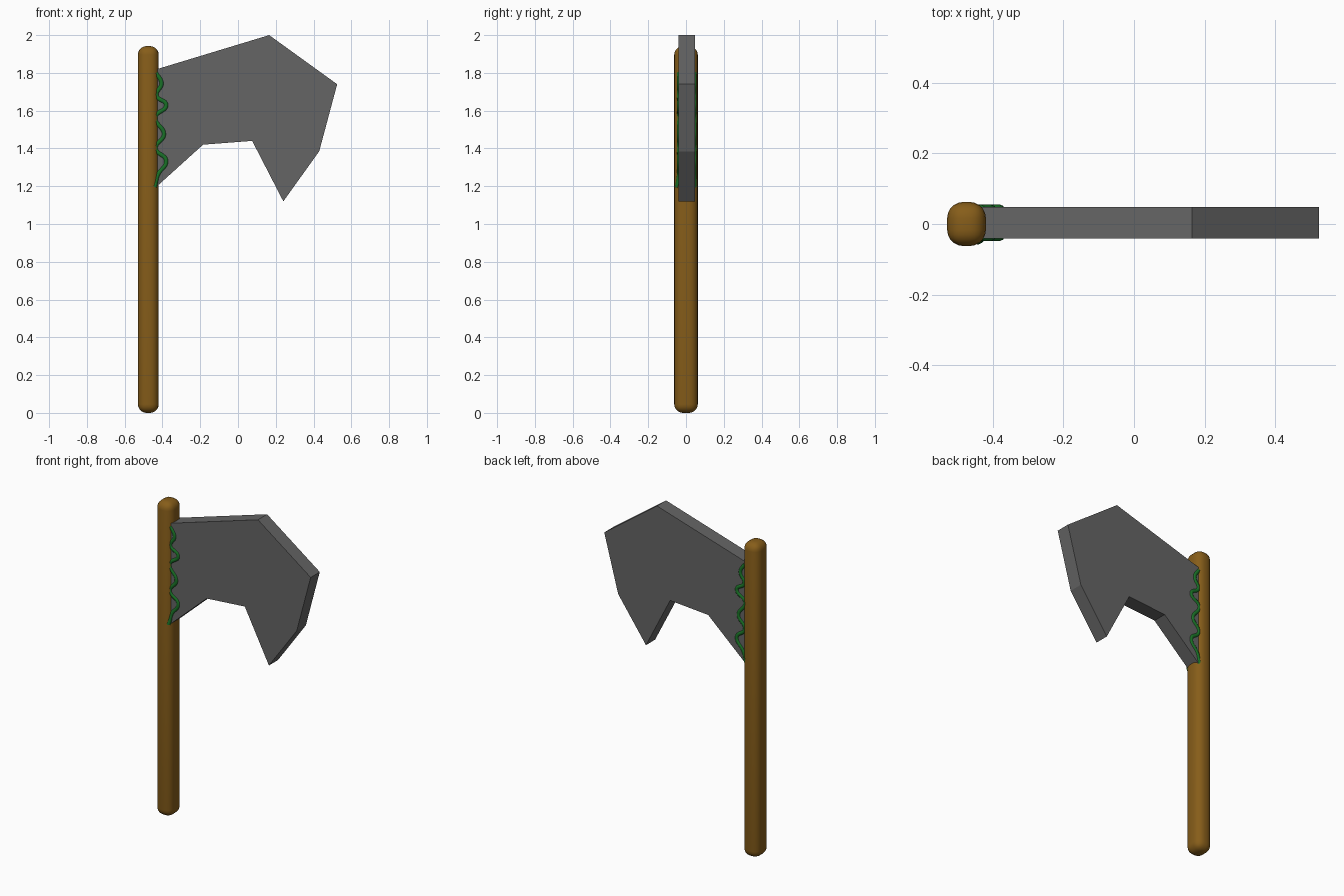
import bpy, bmesh
from mathutils import Vector

if "Cube" in bpy.data.objects:
    bpy.data.objects.remove(bpy.data.objects["Cube"])


def paint(obj, name, color):
    mat = bpy.data.materials.get(name) or bpy.data.materials.new(name)
    mat.diffuse_color = color
    mat.use_nodes = True
    mat.node_tree.nodes["Principled BSDF"].inputs["Base Color"].default_value = mat.diffuse_color
    obj.data.materials.append(mat)


def add_mesh(name, bm):
    bmesh.ops.recalc_face_normals(bm, faces=bm.faces)
    me = bpy.data.meshes.new(name)
    bm.to_mesh(me)
    bm.free()
    obj = bpy.data.objects.new(name, me)
    bpy.context.collection.objects.link(obj)
    return obj


# Handle: long box with generously rounded edges
bm = bmesh.new()
bmesh.ops.create_cube(bm, size=1)
for v in bm.verts:
    v.co = Vector((v.co.x * 0.11 - 0.475, v.co.y * 0.125, v.co.z * 1.942 + 0.971))
bmesh.ops.bevel(bm, geom=bm.edges[:], offset=0.046, segments=5, profile=0.5, affect='EDGES')
for f in bm.faces:
    f.smooth = True
handle = add_mesh("handle", bm)
paint(handle, "wood", (0.24, 0.11, 0.01, 1))

# Blade: flat outline extruded through its thickness
outline = [(-0.445, 1.815), (0.165, 2.0), (0.525, 1.74), (0.43, 1.385),
           (0.24, 1.12), (0.075, 1.44), (-0.185, 1.42), (-0.445, 1.185)]
bm = bmesh.new()
face = bm.faces.new([bm.verts.new((x, -0.041, z)) for x, z in outline])
ext = bmesh.ops.extrude_face_region(bm, geom=[face])
bmesh.ops.translate(bm, vec=(0, 0.089, 0),
                    verts=[g for g in ext["geom"] if isinstance(g, bmesh.types.BMVert)])
blade = add_mesh("blade", bm)
paint(blade, "stone", (0.13, 0.13, 0.13, 1))

# Lashing: a wavy cord on each side of the blade
wave = [(-0.435, 1.80), (-0.405, 1.745), (-0.432, 1.68), (-0.38, 1.63), (-0.438, 1.565),
        (-0.392, 1.475), (-0.436, 1.40), (-0.380, 1.335), (-0.425, 1.26), (-0.443, 1.195)]


def cord(name, y, y_end):
    cu = bpy.data.curves.new(name, 'CURVE')
    cu.dimensions = '3D'
    cu.bevel_depth = 0.013
    cu.bevel_resolution = 2
    cu.use_fill_caps = True
    cu.resolution_u = 8
    sp = cu.splines.new('BEZIER')
    sp.bezier_points.add(len(wave) - 1)
    for i, (p, (x, z)) in enumerate(zip(sp.bezier_points, wave)):
        p.co = (x, y_end if i == len(wave) - 1 else y, z)
        p.handle_left_type = p.handle_right_type = 'AUTO'
    obj = bpy.data.objects.new(name, cu)
    bpy.context.collection.objects.link(obj)
    paint(obj, "vine", (0.01, 0.17, 0.02, 1))


cord("front_lashing", -0.035, -0.046)
cord("back_lashing", 0.042, 0.042)
